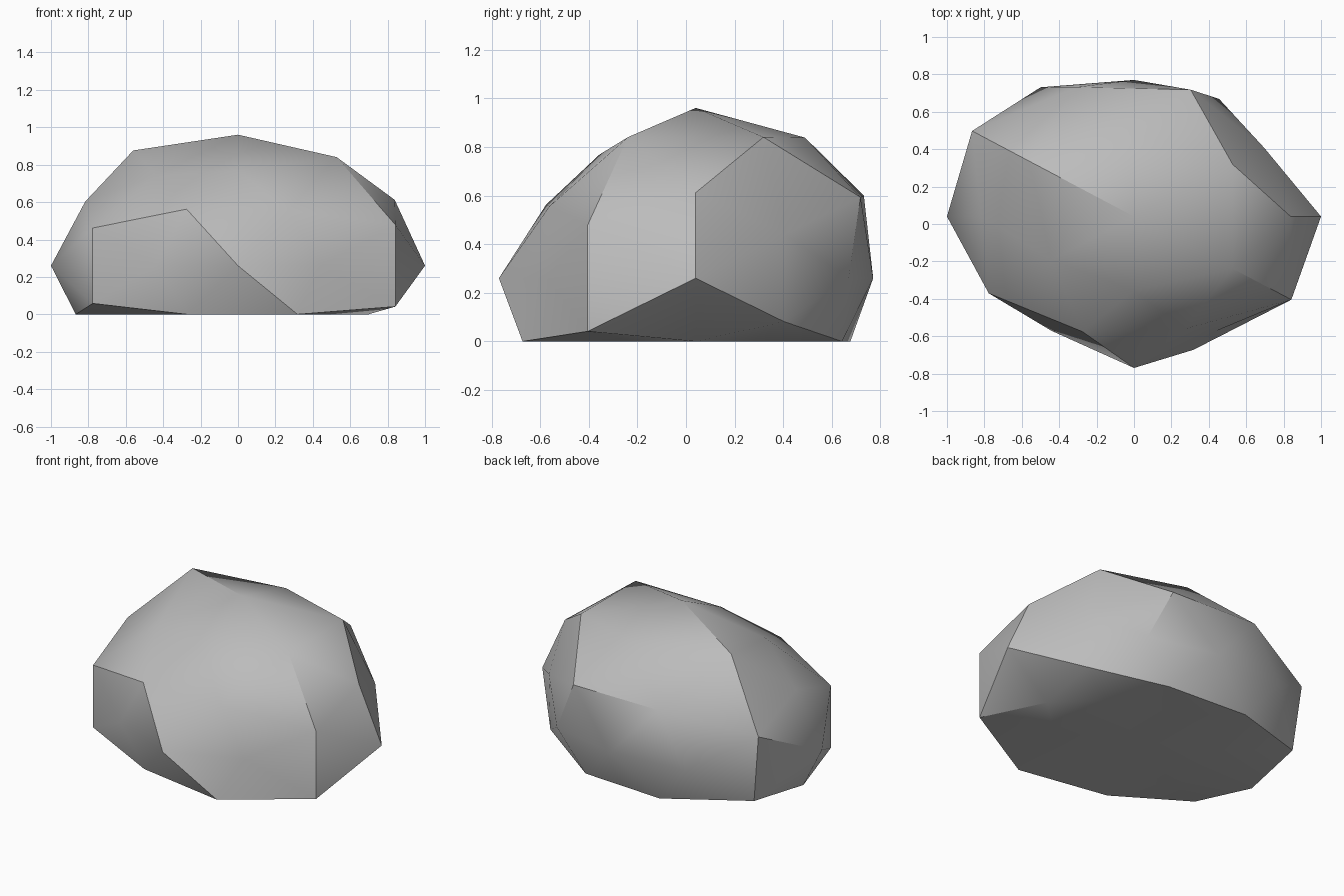
import bpy
import bmesh
from math import radians
from mathutils import Vector

# Remove the default cube
cube = bpy.data.objects.get("Cube")
if cube:
    bpy.data.objects.remove(cube)

CENTRE = Vector((0, 0.04, 0.26))
RADII = Vector((1, 0.855, 0.68))

# Directions of a subdivided icosahedron. Each family lists how far the stone
# bulges or dips for every sign combination, negative first, z changing fastest.
FAMILIES = [
    ((1, 0, 0), [1, 1]),
    ((0, 1, 0), [.947, .854]),
    ((0, 0, 1), [.9, 1.03]),
    ((0, .526, .851), [.9, .88, .9, 1]),
    ((.851, 0, .526), [1.02, .96, .82, .985]),
    ((.526, .851, 0), [.84, .95, .84, .865]),
    ((.809, .5, .309), [.96, .96, 1.01, 1.07, 1.04, 1.04, .85, .86]),
    ((.5, .309, .809), [.9, .88, .9, 1.12, .9, 1.055, .9, 1.055]),
    ((.309, .809, .5), [.88, .89, .92, 1, 1.03, .87, .87, .98]),
]


def signed_copies(direction):
    """Every sign combination of the non-zero components."""
    copies = [()]
    for value in direction:
        options = (-value, value) if value else (0,)
        copies = [head + (option,) for head in copies for option in options]
    return [Vector(copy).normalized() for copy in copies]


def weathered(direction, scale):
    """Place a sphere direction on the stone, flattened at the ground."""
    point = CENTRE + Vector([d * r * scale for d, r in zip(direction, RADII)])
    point.z = max(point.z, 0)
    return point


# Facets: wrap the round sphere first, then move each corner to its place
bm = bmesh.new()
targets = []
for base, scales in FAMILIES:
    for direction, scale in zip(signed_copies(base), scales):
        targets.append((bm.verts.new(direction), weathered(direction, scale)))
bmesh.ops.convex_hull(bm, input=bm.verts[:])
for vert, target in targets:
    vert.co = target
bmesh.ops.recalc_face_normals(bm, faces=bm.faces[:])

# Rock object
mesh = bpy.data.meshes.new("rock")
bm.to_mesh(mesh)
bm.free()
rock = bpy.data.objects.new("rock", mesh)
bpy.context.collection.objects.link(rock)

# Plain grey stone
stone = bpy.data.materials.new("grey stone")
stone.use_nodes = True
colour = (0.5, 0.5, 0.5, 1)
stone.diffuse_color = colour
stone.node_tree.nodes["Principled BSDF"].inputs["Base Color"].default_value = colour
mesh.materials.append(stone)

# Soft facets with only the stronger ridges kept sharp
bpy.ops.object.select_all(action="DESELECT")
rock.select_set(True)
bpy.context.view_layer.objects.active = rock
bpy.ops.object.shade_smooth_by_angle(angle=radians(30))
